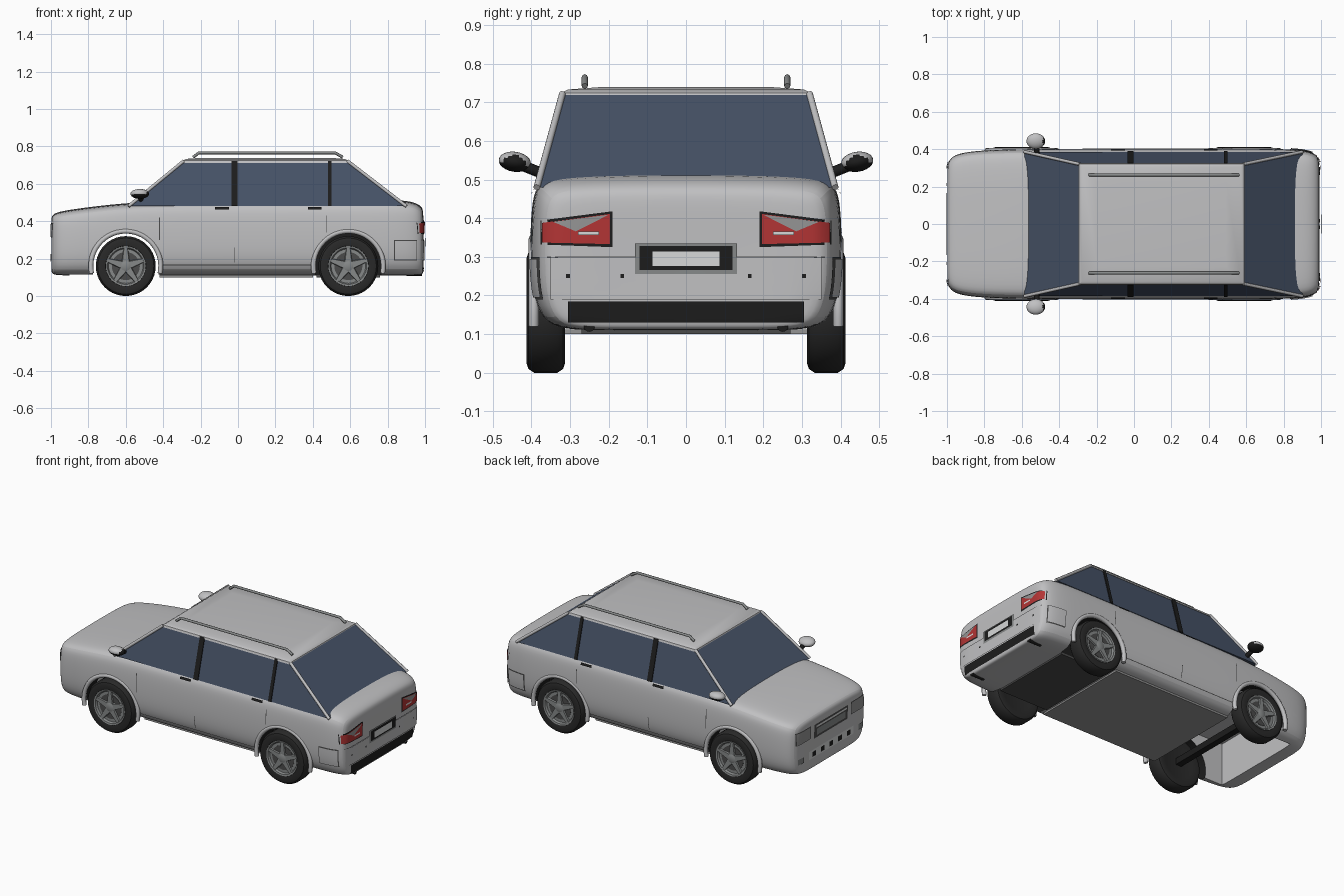
import bpy, bmesh, math
from mathutils import Vector
from mathutils.bvhtree import BVHTree

if "Cube" in bpy.data.objects:
    bpy.data.objects.remove(bpy.data.objects["Cube"])


def material(name, r, g, b):
    m = bpy.data.materials.new(name)
    m.use_nodes = True
    m.diffuse_color = (r, g, b, 1)
    m.node_tree.nodes["Principled BSDF"].inputs["Base Color"].default_value = (r, g, b, 1)
    return m


SILVER = material("silver paint", .53, .53, .54)
GLASS = material("tinted glass", .062, .085, .135)
BLACK = material("black trim", .012, .012, .012)
TYRE = material("tyre rubber", .022, .022, .022)
RIM = material("alloy grey", .24, .25, .25)
DARK = material("dark grey", .07, .07, .07)
RED = material("red lens", .45, .035, .035)
PALE = material("pale plate", .68, .69, .69)
FLOOR = material("floor grey", .3, .3, .3)


def make(name, verts, faces, mat, smooth=True, facing=None):
    bm = bmesh.new()
    vs = [bm.verts.new(v) for v in verts]
    for f in faces:
        bm.faces.new([vs[i] for i in f])
    bmesh.ops.remove_doubles(bm, verts=bm.verts, dist=1e-5)
    bmesh.ops.recalc_face_normals(bm, faces=bm.faces)
    if facing:
        for f in bm.faces:
            f.normal_update()
            if f.normal.dot(facing) < 0:
                f.normal_flip()
    me = bpy.data.meshes.new(name)
    bm.to_mesh(me)
    bm.free()
    me.materials.append(mat)
    ob = bpy.data.objects.new(name, me)
    bpy.context.collection.objects.link(ob)
    if smooth:
        shade(ob)
    return ob


def shade(ob):
    bpy.ops.object.select_all(action='DESELECT')
    ob.select_set(True)
    bpy.context.view_layer.objects.active = ob
    bpy.ops.object.shade_smooth_by_angle(angle=math.radians(35))


def loft(name, rings, mat, smooth=True):
    n = len(rings[0])
    faces = [tuple(range(n)), tuple(range((len(rings) - 1) * n, len(rings) * n))]
    for k in range(len(rings) - 1):
        for i in range(n):
            j = (i + 1) % n
            faces.append((k * n + i, k * n + j, k * n + n + j, k * n + n + i))
    return make(name, [v for r in rings for v in r], faces, mat, smooth)


def box(name, lo, hi, mat):
    rect = [(0, 0), (1, 0), (1, 1), (0, 1)]
    return loft(name, [[(lo[0] if a == 0 else hi[0], lo[1] if b == 0 else hi[1], z)
                        for a, b in rect] for z in (lo[2], hi[2])], mat, False)


def lathe(name, centre, profile, mat, axis='y', n=40):
    # profile pairs: offset along the axis, radius
    rings = []
    for d, r in profile:
        ring = []
        for i in range(n):
            a = math.tau * i / n
            u, w = r * math.cos(a), r * math.sin(a)
            ring.append(Vector(centre) + Vector((u, d, w) if axis == 'y' else (d, u, w)))
        rings.append(ring)
    return loft(name, rings, mat)


def tube(name, pts, r, mat):
    cu = bpy.data.curves.new(name, 'CURVE')
    cu.dimensions = '3D'
    cu.bevel_depth, cu.bevel_resolution, cu.use_fill_caps = r, 2, True
    sp = cu.splines.new('POLY')
    sp.points.add(len(pts) - 1)
    for p, c in zip(sp.points, pts):
        p.co = (*c, 1)
    cu.materials.append(mat)
    ob = bpy.data.objects.new(name, cu)
    bpy.context.collection.objects.link(ob)
    return ob


# Lower body: stations of x, half width, bottom, top
def section(x, w, zb, zt):
    h = zt - zb
    half = [(.45, 0), (.80, 0), (.93, .07), (.99, .25), (1, .55), (.99, .82), (.96, .95), (.86, 1), (.45, 1.02)]
    right = [(x, w * a, zb + h * b) for a, b in half]
    return right + [(p[0], -p[1], p[2]) for p in reversed(right)]


stations = [(-.995, .18, .2, .34), (-1, .3, .13, .41), (-.99, .345, .115, .432), (-.95, .378, .11, .447),
            (-.82, .396, .11, .466), (-.56, .403, .11, .496), (-.2, .404, .11, .502), (.3, .404, .11, .504),
            (.7, .404, .11, .506), (.86, .4, .11, .506), (.94, .388, .11, .496), (.98, .368, .113, .474),
            (.992, .335, .12, .45), (.99, .18, .2, .36)]
body = loft("body", [section(*s) for s in stations], SILVER)
sub = body.modifiers.new("round", 'SUBSURF')
sub.levels = sub.render_levels = 2
dg = bpy.context.evaluated_depsgraph_get()
skin = BVHTree.FromObject(body, dg)

# Wheel wells and hollow nose underside
WHEELS = [("nose", -.6), ("tail", .59)]
SIDES = [("near", -1), ("far", 1)]
cutters = [box("bay_cutter", (-.9, -.3, .0), (-.42, .3, .38), SILVER)]
for end, x in WHEELS:
    for side, s in SIDES:
        cutters.append(lathe("well_cutter", (x, s * .39, .16), [(-.12, .18), (.12, .18)], BLACK, n=48))
for c in cutters:
    c.hide_render = True
    mod = body.modifiers.new("cut", 'BOOLEAN')
    mod.object, mod.operation, mod.solver = c, 'DIFFERENCE', 'EXACT'
    mod.material_mode = 'TRANSFER'
dg = bpy.context.evaluated_depsgraph_get()
cut = bpy.data.meshes.new_from_object(body.evaluated_get(dg))
body.modifiers.clear()
body.data = cut
for c in cutters:
    bpy.data.objects.remove(c)
shade(body)


# Thin plates that follow the body; corners are (y, z) on the ends, (x, z) on the sides
def plate(name, quad, axis, sign, mat, lift=.004, n=8):
    a, b, c, d = [Vector(q) for q in quad]
    out = Vector((sign, 0, 0)) if axis == 'x' else Vector((0, sign, 0))
    pts = []
    for j in range(n + 1):
        for i in range(n + 1):
            p = a.lerp(b, i / n).lerp(d.lerp(c, i / n), j / n)
            o = Vector((0, p.x, p.y)) if axis == 'x' else Vector((p.x, 0, p.y))
            hit = skin.ray_cast(o + out * 2, -out)[0]
            pts.append((hit if hit else o + out * .9) + out * lift)
    m = n + 1
    faces = [(j * m + i, j * m + i + 1, j * m + m + i + 1, j * m + m + i) for j in range(n) for i in range(n)]
    if axis == 'x' and a == b or c == d:
        faces = [f for f in faces if len({tuple(round(k, 6) for k in pts[i]) for i in f}) > 2]
    return make(name, pts, faces, mat, True, out)


def rect(u0, u1, z0, z1):
    return [(u0, z0), (u1, z0), (u1, z1), (u0, z1)]


# Tail: number plate, bumper, valance, lamps, exhausts
plate("number_surround", rect(-.132, .132, .256, .334), 'x', 1, RIM, .009)
plate("number_frame", rect(-.12, .12, .266, .328), 'x', 1, BLACK, .011)
plate("number_plate", rect(-.087, .087, .276, .314), 'x', 1, PALE, .013)
plate("tail_bumper", rect(-.35, .35, .19, .298), 'x', 1, SILVER, .006, 16)
plate("bumper_seam", rect(-.36, .36, .297, .301), 'x', 1, DARK, .003, 16)
plate("valance", rect(-.305, .305, .13, .185), 'x', 1, BLACK, .005, 16)
for side, s in SIDES:
    inner, outer, mid = s * .197, s * .372, (s * .285, .366)
    plate("tail_lamp_rim_" + side, [(s * .19, .325), (s * .377, .332), (s * .377, .394), (s * .19, .418)],
          'x', 1, BLACK, .003)
    plate("tail_lamp_" + side, [(inner, .333), (outer, .337), (outer, .388), (inner, .411)], 'x', 1, RED, .006)
    plate("tail_lamp_upper_" + side, [mid, mid, (s * .345, .391), (s * .2, .409)], 'x', 1, FLOOR, .009)
    plate("reverse_lamp_" + side, rect(s * .225, s * .28, .356, .365), 'x', 1, PALE, .01)
    for k in (.165, .305):
        plate("sensor_" + side, rect(s * k - .005, s * k + .005, .245, .255), 'x', 1, BLACK, .009, 2)
    lathe("exhaust_" + side, (.9, s * .25, .12), [(0, .014), (.085, .014)], BLACK, 'x', 16)

# Nose: grille, lower intake, lamps
plate("grille", rect(-.165, .165, .3, .385), 'x', -1, DARK, .004)
plate("grille_badge_plate", rect(-.14, .14, .315, .355), 'x', -1, RIM, .007)
plate("grille_bar", rect(-.15, .15, .364, .375), 'x', -1, PALE, .007)
plate("lower_intake", rect(-.22, .22, .185, .235), 'x', -1, PALE, .004, 12)
for k in range(-2, 3):
    plate("intake_slot", rect(k * .085 - .018, k * .085 + .018, .195, .225), 'x', -1, BLACK, .007, 2)
for side, s in SIDES:
    plate("head_lamp_rim_" + side, rect(s * .196, s * .335, .312, .39), 'x', -1, DARK, .003)
    plate("head_lamp_" + side, rect(s * .2, s * .331, .316, .386), 'x', -1, FLOOR, .006)
    plate("fog_lamp_" + side, rect(s * .27, s * .32, .19, .225), 'x', -1, RIM, .005, 4)

# Side details, rails, mirrors and arches
for side, s in SIDES:
    for door, x in (("first", -.085), ("second", .41)):
        plate(f"{door}_door_handle_{side}", rect(x - .037, x + .037, .463, .476), 'y', s, BLACK, .009, 3)
    for x, z0, z1 in ((-.42, .3, .42), (-.02, .18, .26), (.475, .34, .43)):
        plate("door_seam_" + side, rect(x - .002, x + .002, z0, z1), 'y', s, DARK, .002, 4)
    plate("sill_seam_" + side, rect(-.4, .4, .164, .168), 'y', s, DARK, .002, 6)
    plate("bumper_corner_" + side, rect(.84, .955, .195, .295), 'y', s, SILVER, .008)
    plate("bumper_corner_seam_" + side, rect(.835, .958, .19, .3), 'y', s, DARK, .003)
    tube("roof_rail_" + side, [(-.24, s * .262, .742), (-.21, s * .262, .765), (.52, s * .262, .765),
                               (.56, s * .262, .742)], .008, RIM)
    for end, x in WHEELS:
        arc = [math.radians(-12 + 204 * i / 28) for i in range(29)]
        tube(f"{end}_arch_{side}", [(x + .187 * math.cos(a), s * .394, .16 + .187 * math.sin(a)) for a in arc],
             .013, SILVER)
    bpy.ops.mesh.primitive_uv_sphere_add(segments=24, ring_count=12, location=(-.525, s * .443, .546))
    mirror = bpy.context.object
    mirror.name = "mirror_" + side
    mirror.scale = (.05, .042, .026)
    mirror.rotation_euler.x = s * .15
    mirror.data.materials.append(SILVER)
    mirror.data.materials.append(BLACK)
    for f in mirror.data.polygons:
        f.material_index = int(f.normal.z < -.2 or f.normal.x > .75)
    shade(mirror)
    tube("mirror_arm_" + side, [(-.52, s * .37, .515), (-.52, s * .42, .535)], .014, BLACK)


# Cabin: glass block, pillars, roof
def outline(x0, x1, y, z):
    return [(x0, -y, z), (x1, -y, z), (x1, y, z), (x0, y, z)]


base, top = outline(-.585, .9, .386, .48), outline(-.29, .585, .32, .722)
loft("cabin_glass", [base, top], GLASS, False)
for corner, (p, q) in zip(("nose_near", "tail_near", "tail_far", "nose_far"), zip(base, top)):
    tube("corner_pillar_" + corner, [p, q], .009, SILVER)
for side, s in SIDES:
    for pillar, x in (("middle", -.02), ("rear", .49)):
        w = .016 if pillar == "middle" else .01
        loft(f"{pillar}_pillar_{side}", [[(x - w, s * (y - .005), z), (x + w, s * (y - .005), z),
             (x + w, s * (y + .005), z), (x - w, s * (y + .005), z)] for y, z in ((.386, .48), (.32, .722))],
             BLACK, False)
roof = loft("roof", [outline(-.298 + k, .592 - k, .326 - k, z) for k, z in
                     ((0, .712), (.004, .724), (.02, .733), (.1, .739))], SILVER)

# Underside panels
box("floor", (-.42, -.32, .1), (.4, .32, .112), FLOOR)
box("rear_floor", (.42, -.27, .1), (.76, .27, .112), DARK)
box("front_axle", (-.62, -.33, .14), (-.58, .33, .18), BLACK)

# Wheels
for end, x in WHEELS:
    for side, s in SIDES:
        tag, c = f"{end}_{side}", (x, s * .363, .16)
        lathe("tyre_" + tag, c, [(s * d, r) for d, r in ((-.04, .1), (-.05, .135), (-.045, .15), (-.03, .16), (.03, .16),
                                 (.045, .15), (.05, .135), (.046, .108), (.03, .1))], TYRE)
        lathe("rim_" + tag, c, [(s * d, r) for d, r in ((.03, .107), (.048, .107), (.046, .098), (.034, .092))], RIM)
        lathe("brake_disc_" + tag, c, [(s * .03, .075), (s * .036, .075)], DARK)
        lathe("hub_" + tag, c, [(s * .03, .028), (s * .045, .026), (s * .049, .015)], RIM, n=20)
        for k in range(5):
            a = math.tau * k / 5 + math.pi / 2
            u, v = Vector((math.cos(a), 0, math.sin(a))), Vector((-math.sin(a), 0, math.cos(a)))
            loft(f"spoke_{tag}", [[Vector(c) + u * r + v * w * e + Vector((0, s * d, 0))
                 for e, d in ((-1, .032), (1, .032), (.8, .045), (-.8, .045))] for r, w in ((.01, .024), (.1, .011))],
                 RIM, False)
